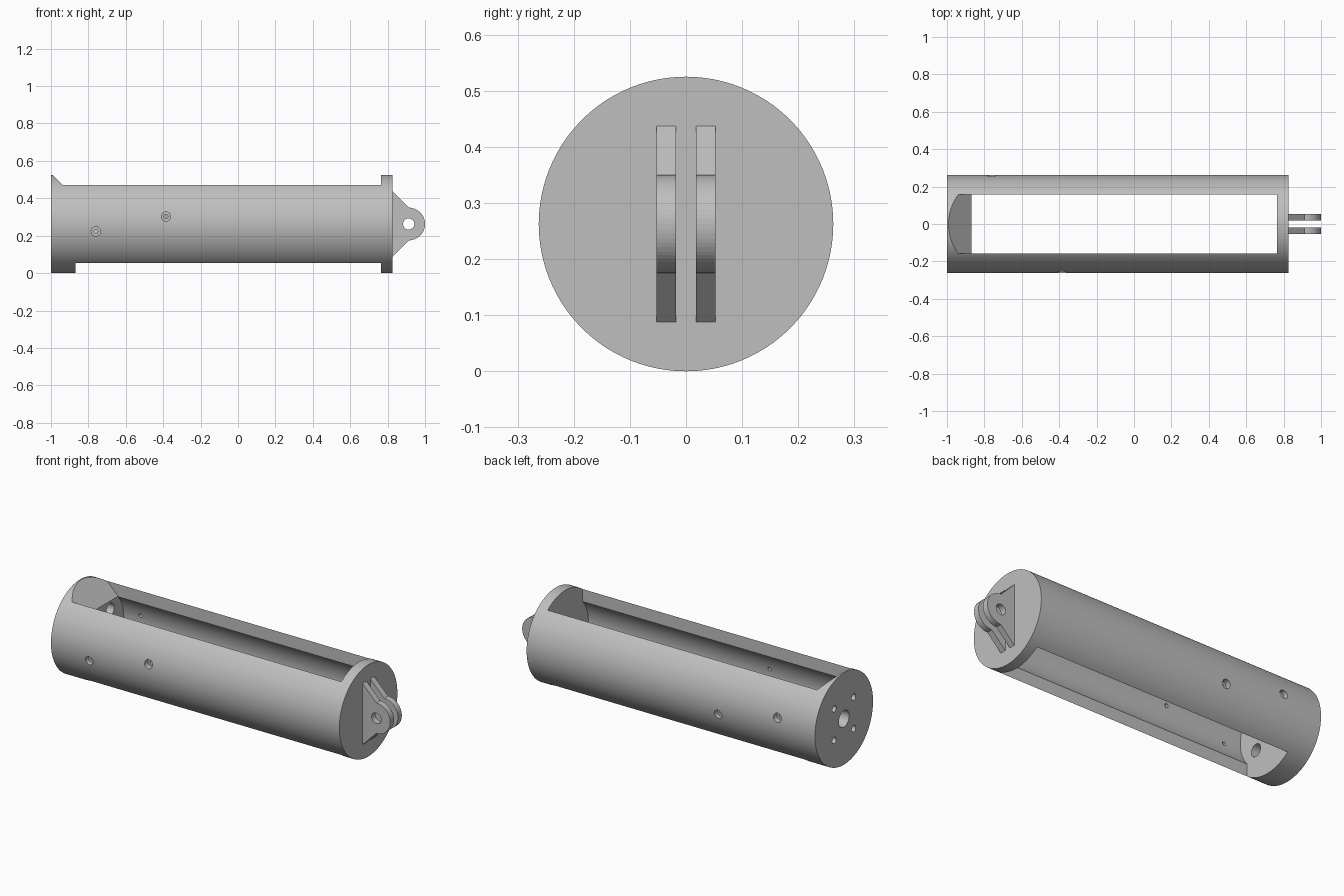
import bpy, bmesh
from math import sin, cos, pi, acos
from mathutils import Vector

old = bpy.data.objects.get("Cube")
if old:
    bpy.data.objects.remove(old, do_unlink=True)

R, R_IN, SLOT = 0.2625, 0.21, 0.158      # tube radius, bore radius, half slot width
CZ = R                                   # height of the tube axis
X0, X1 = -1.0, 0.825                     # tube ends
IN0, IN1 = -0.87, 0.765                  # cavity ends

grey = bpy.data.materials.new("light_grey_plastic")
grey.use_nodes = True
colour = (0.52, 0.52, 0.52, 1)
grey.diffuse_color = colour
grey.node_tree.nodes["Principled BSDF"].inputs["Base Color"].default_value = colour


def arc(r, a, b, n, cx=0, cy=0):
    return [(cx + r * cos(a + (b - a) * i / n), cy + r * sin(a + (b - a) * i / n))
            for i in range(n + 1)]


def circle(r, n, cx=0, cy=0):
    return arc(r, 0, 2 * pi, n, cx, cy)[:-1]


def prism(name, pts, axis, a, b):
    """Extrude a profile along x (points are y, z) or along y (points are x, z)."""
    bm = bmesh.new()
    place = (lambda p, d: (d, p[0], p[1])) if axis == "x" else (lambda p, d: (p[0], d, p[1]))
    face = bm.faces.new([bm.verts.new(place(p, a)) for p in pts])
    out = bmesh.ops.extrude_face_region(bm, geom=[face])
    moved = [g for g in out["geom"] if isinstance(g, bmesh.types.BMVert)]
    shift = Vector((b - a, 0, 0)) if axis == "x" else Vector((0, b - a, 0))
    bmesh.ops.translate(bm, verts=moved, vec=shift)
    bmesh.ops.recalc_face_normals(bm, faces=bm.faces)
    mesh = bpy.data.meshes.new(name)
    bm.to_mesh(mesh)
    bm.free()
    mesh.materials.append(grey)
    ob = bpy.data.objects.new(name, mesh)
    bpy.context.collection.objects.link(ob)
    return ob


def cut(target, cutter):
    cutter.hide_render = True
    mod = target.modifiers.new("cut", "BOOLEAN")
    mod.operation, mod.solver, mod.object = "DIFFERENCE", "EXACT", cutter
    bpy.context.view_layer.objects.active = target
    bpy.ops.object.modifier_apply(modifier=mod.name)
    bpy.data.objects.remove(cutter, do_unlink=True)


# Tube body
body = prism("tube_body", circle(R, 100, 0, CZ), "x", X0, X1)

# Round bore joined with the slots that open at the top and bottom
t = acos(SLOT / R_IN)
core = (arc(R_IN, -t, t, 32, 0, CZ) + [(SLOT, 1), (-SLOT, 1)]
        + arc(R_IN, pi - t, pi + t, 32, 0, CZ) + [(-SLOT, -1), (SLOT, -1)])
cut(body, prism("core_cutter", core, "x", IN0, IN1))

# Sloped entry at the top of the thick end
wedge = [(IN0, 0.403), (IN0 + 0.02, 0.403), (IN0 + 0.02, 0.6), (IN0 - 0.197, 0.6)]
cut(body, prism("wedge_cutter", wedge, "y", -SLOT, SLOT))

# Shaft hole and four counterbored screw holes in the thick end
cut(body, prism("shaft_cutter", circle(0.047, 32, 0, CZ), "x", X0 - 0.1, IN0 + 0.05))
for sy in (-1, 1):
    for sz in (-1, 1):
        y, z = 0.088 * sy, CZ + 0.09 * sz
        cut(body, prism("screw_cutter", circle(0.0185, 20, y, z), "x", X0 - 0.1, IN0 + 0.05))
        cut(body, prism("head_cutter", circle(0.036, 24, y, z), "x", X0 + 0.04, IN0 + 0.05))

# Stepped side holes, staggered in opposite ways on the two sides
for side in (-1, 1):
    for x, dz in ((-0.76, 0.04), (-0.385, -0.04)):
        z = CZ + dz * side
        cut(body, prism("pilot_cutter", circle(0.011, 12, x, z), "y", side * 0.15, side * 0.3))
        cut(body, prism("sink_cutter", circle(0.025, 16, x, z), "y", side * 0.23, side * 0.3))

# Pair of hinge lugs on the closed end
EYE = 0.9125
profile = ([(X1 - 0.005, CZ - 0.175), (X1, CZ - 0.175)]
           + arc(0.0875, -pi / 2, pi / 2, 32, EYE, CZ)
           + [(X1, CZ + 0.175), (X1 - 0.005, CZ + 0.175)])
for name, y in (("front_lug", -0.0525), ("back_lug", 0.0175)):
    lug = prism(name, profile, "y", y, y + 0.035)
    cut(lug, prism("eye_cutter", circle(0.03, 32, EYE, CZ), "y", -0.1, 0.1))
